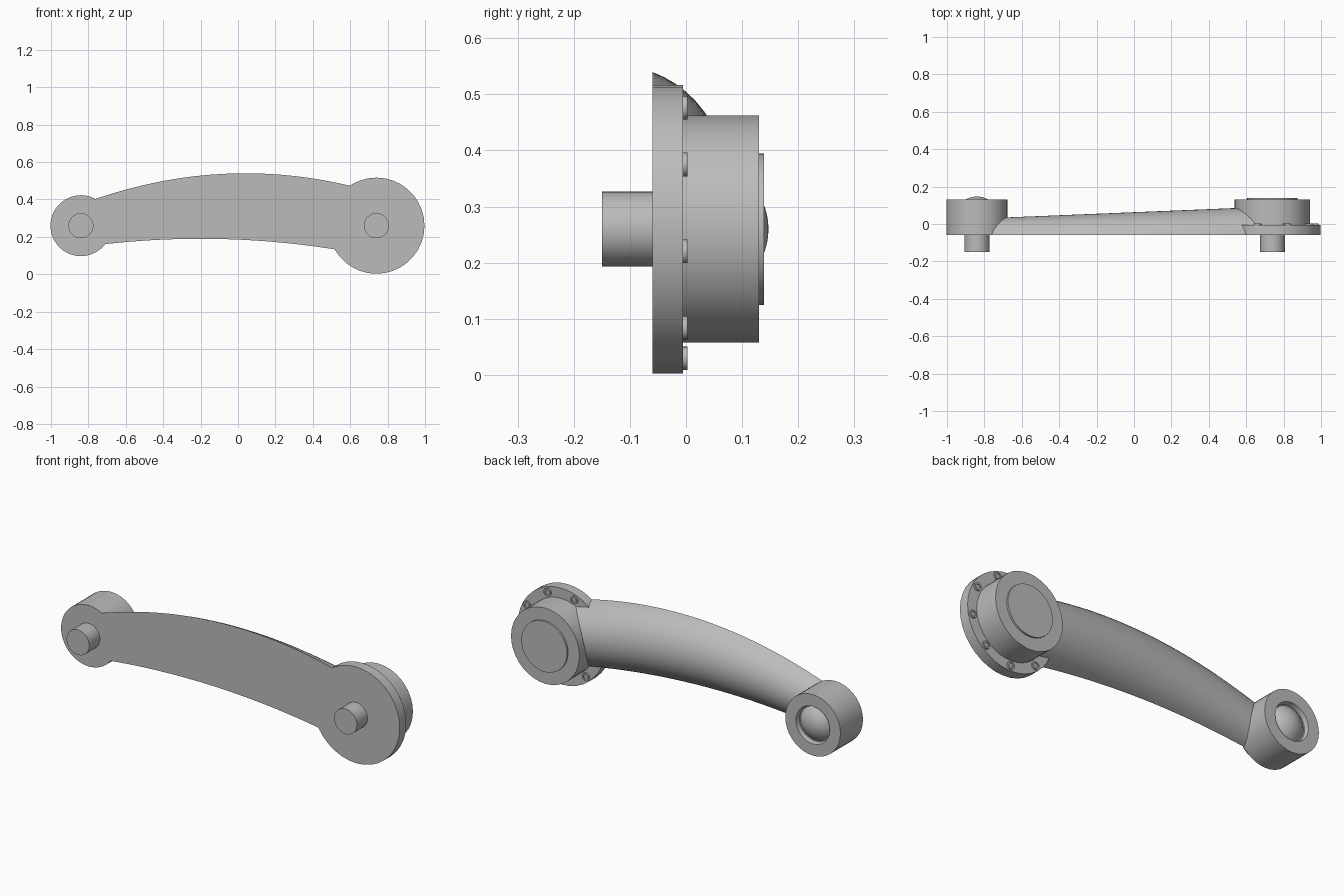
import bpy, bmesh, math

if "Cube" in bpy.data.objects:
    bpy.data.objects.remove(bpy.data.objects["Cube"], do_unlink=True)

metal = bpy.data.materials.new("grey_metal")
metal.use_nodes = True
metal.diffuse_color = (0.5, 0.5, 0.5, 1)
metal.node_tree.nodes["Principled BSDF"].inputs["Base Color"].default_value = (0.5, 0.5, 0.5, 1)

SMALL_X, LARGE_X, AXIS_Z = -0.84, 0.74, 0.26
BACK = -0.06


def finish(name, bm):
    bmesh.ops.recalc_face_normals(bm, faces=bm.faces)
    mesh = bpy.data.meshes.new(name)
    bm.to_mesh(mesh)
    bm.free()
    obj = bpy.data.objects.new(name, mesh)
    bpy.context.collection.objects.link(obj)
    mesh.materials.append(metal)
    bpy.ops.object.select_all(action="DESELECT")
    obj.select_set(True)
    bpy.context.view_layer.objects.active = obj
    bpy.ops.object.shade_smooth_by_angle(angle=math.radians(30))
    return obj


def turned(name, x, z, profile, sides=36):
    """Revolve (radius, y) points around an axis parallel to y."""
    bm = bmesh.new()
    verts = [bm.verts.new((x + r, y, z)) for r, y in profile]
    edges = [bm.edges.new(pair) for pair in zip(verts, verts[1:])]
    bmesh.ops.spin(bm, geom=verts + edges, cent=(x, 0, z), axis=(0, 1, 0),
                   angle=math.tau, steps=sides, use_merge=False)
    bmesh.ops.remove_doubles(bm, verts=bm.verts, dist=1e-5)
    return finish(name, bm)


def disc(name, x, radius, y0, y1):
    return turned(name, x, AXIS_Z, [(0, y0), (radius, y0), (radius, y1), (0, y1)])


# Curved arm: flat underside and a rounded circular-segment crown
bm = bmesh.new()
STATIONS, ARC = 36, 20
rings = []
for i in range(STATIONS + 1):
    x = -0.8 + 1.46 * i / STATIONS
    top = 0.54 - 0.213 * (x - 0.04) ** 2
    bottom = 0.19 - 0.11 * (x + 0.2) ** 2
    half, mid = (top - bottom) / 2, (top + bottom) / 2
    rise = 0.123 + 0.041 * x
    radius = (half ** 2 + rise ** 2) / (2 * rise)
    sweep = math.atan2(half, radius - rise)
    ring = []
    for j in range(ARC + 1):
        a = sweep * (2 * j / ARC - 1)
        y = BACK + rise - radius * (1 - math.cos(a))
        ring.append(bm.verts.new((x, y, mid + radius * math.sin(a))))
    rings.append(ring)
for a, b in zip(rings, rings[1:]):
    for j in range(ARC + 1):
        k = (j + 1) % (ARC + 1)
        bm.faces.new((a[j], a[k], b[k], b[j]))
bm.faces.new(rings[0])
bm.faces.new(rings[-1])
finish("arm", bm)

# Small joint with a recessed domed end
DOME_R, DOME_TOP, DOME_EDGE = 0.12, 0.147, 0.09
spread = math.asin(DOME_EDGE / DOME_R)
dome = [(DOME_R * math.sin(spread * t / 8), DOME_TOP - DOME_R * (1 - math.cos(spread * t / 8)))
        for t in range(8, -1, -1)]
turned("small_joint", SMALL_X, AXIS_Z,
       [(0, BACK), (0.163, BACK), (0.163, 0.13), (0.1, 0.13), (0.095, 0.108)] + dome)

# Large joint: flange, drum and raised cap
disc("large_flange", LARGE_X, 0.257, BACK, -0.005)
disc("large_drum", LARGE_X, 0.202, -0.03, 0.13)
disc("large_cap", LARGE_X, 0.135, 0.12, 0.139)

# Pegs on the flat side
for name, x in (("small_peg", SMALL_X), ("large_peg", LARGE_X)):
    disc(name, x, 0.067, -0.15, -0.05)

# Socket bolts around the flange
for i in range(9):
    a = math.radians(40 * i - 10)
    turned(f"flange_bolt_{i + 1}", LARGE_X + 0.23 * math.cos(a), AXIS_Z + 0.23 * math.sin(a),
           [(0, -0.02), (0.021, -0.02), (0.021, 0.003), (0.013, 0.003), (0.013, -0.003), (0, -0.003)], 16)
